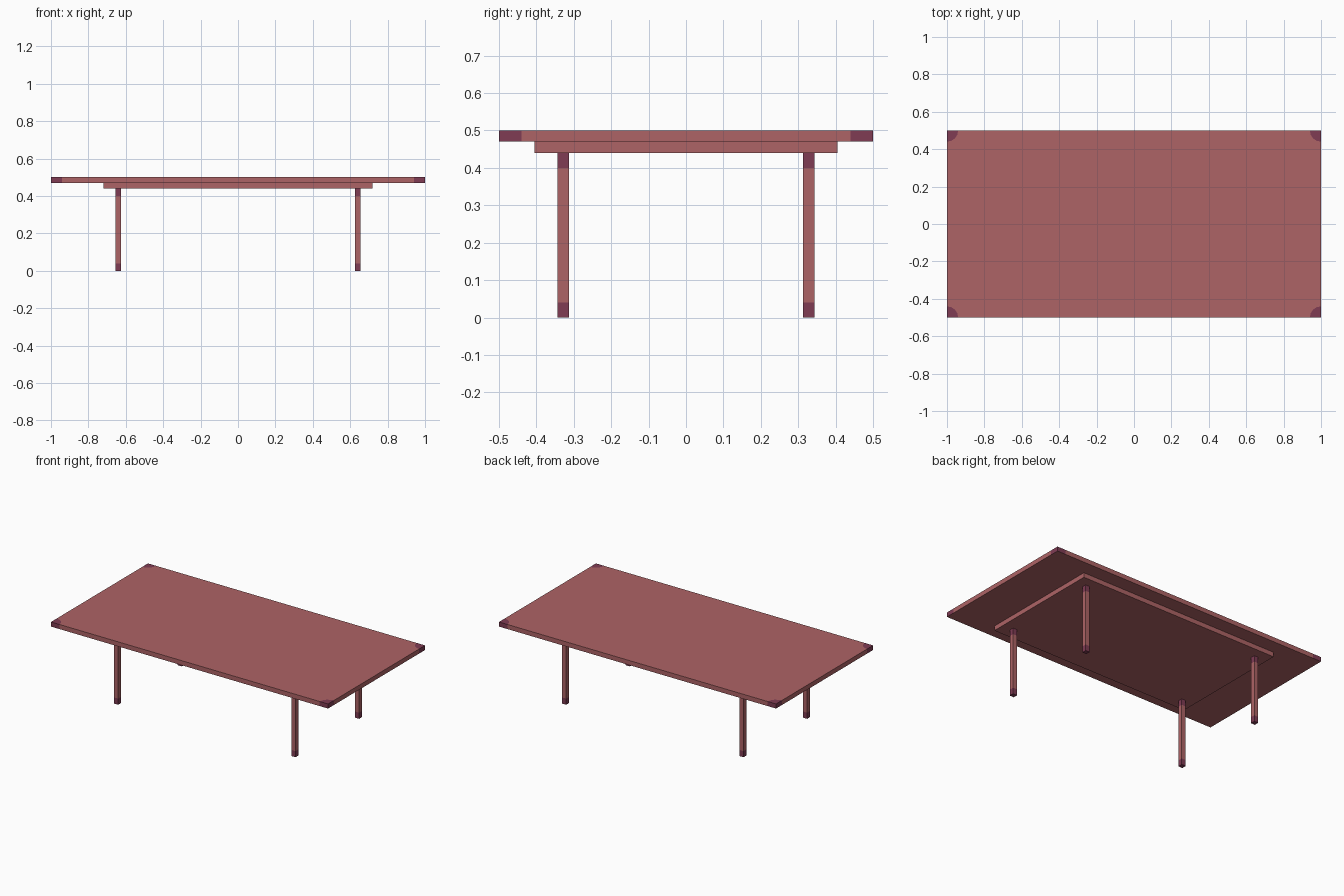
import bpy, bmesh, math

if "Cube" in bpy.data.objects:
    bpy.data.objects.remove(bpy.data.objects["Cube"])


def material(name, rgb):
    m = bpy.data.materials.new(name)
    m.diffuse_color = (*rgb, 1)
    m.use_nodes = True
    m.node_tree.nodes["Principled BSDF"].inputs["Base Color"].default_value = m.diffuse_color
    return m


WOOD = material("rose wood", (0.420, 0.126, 0.133))
TRIM = material("plum trim", (0.215, 0.045, 0.088))


def finish(name, bm):
    bmesh.ops.recalc_face_normals(bm, faces=bm.faces)
    me = bpy.data.meshes.new(name)
    bm.to_mesh(me)
    bm.free()
    me.materials.append(WOOD)
    me.materials.append(TRIM)
    ob = bpy.data.objects.new(name, me)
    bpy.context.collection.objects.link(ob)
    return ob


def box(name, lo, hi):
    bm = bmesh.new()
    bmesh.ops.create_cube(bm, size=1)
    for v in bm.verts:
        v.co = [(a + b) / 2 + c * (b - a) for a, b, c in zip(lo, hi, v.co)]
    return finish(name, bm)


# table top: rounded trim patches inlaid in the upper face and edges of each corner
def table_top(z0=0.47, z1=0.50, r=0.06, steps=4):
    bm = bmesh.new()
    outer, inner = [], []          # rim points (x, y), upper face without the patches
    top_rim = []
    corners = []
    for sx, sy in ((1, 1), (-1, 1), (-1, -1), (1, -1)):
        arc = []
        for i in range(steps + 1):
            a = math.pi / 2 * i / steps
            arc.append(bm.verts.new((sx * (1 - r * math.sin(a)),
                                     sy * (0.5 - r * math.cos(a)), z1)))
        if sx * sy < 0:
            arc.reverse()
        tip = bm.verts.new((sx, sy * 0.5, z1))
        inner += arc
        top_rim += [arc[0], tip, arc[-1]]
        corners.append(bm.faces.new([tip] + arc))
    bm.faces.new(inner)
    outer = [bm.verts.new((v.co.x, v.co.y, z0)) for v in top_rim]
    bm.faces.new(outer)
    n = len(outer)
    for i in range(n):
        j = (i + 1) % n
        f = bm.faces.new((top_rim[i], top_rim[j], outer[j], outer[i]))
        if i % 3 != 2:
            corners.append(f)
    for f in corners:
        f.material_index = 1
    return finish("table_top", bm)


# square leg with trim bands at both ends
def leg(name, x, y, half=0.015, height=0.44, band=0.04):
    bm = bmesh.new()
    bmesh.ops.create_cube(bm, size=1)
    for v in bm.verts:
        v.co = (x + v.co.x * 2 * half, y + v.co.y * 2 * half, (v.co.z + 0.5) * height)
    for z in (band, height - band):
        bmesh.ops.bisect_plane(bm, geom=bm.verts[:] + bm.edges[:] + bm.faces[:],
                               plane_co=(0, 0, z), plane_no=(0, 0, 1))
    for f in bm.faces:
        z = f.calc_center_median().z
        f.material_index = int(z < band or z > height - band)
    return finish(name, bm)


table_top()
box("under_panel", (-0.72, -0.405, 0.44), (0.72, 0.405, 0.47))
for sx, side in ((-1, "left"), (1, "right")):
    for sy, end in ((-1, "front"), (1, "back")):
        leg(f"{end}_{side}_leg", sx * 0.64, sy * 0.328)
